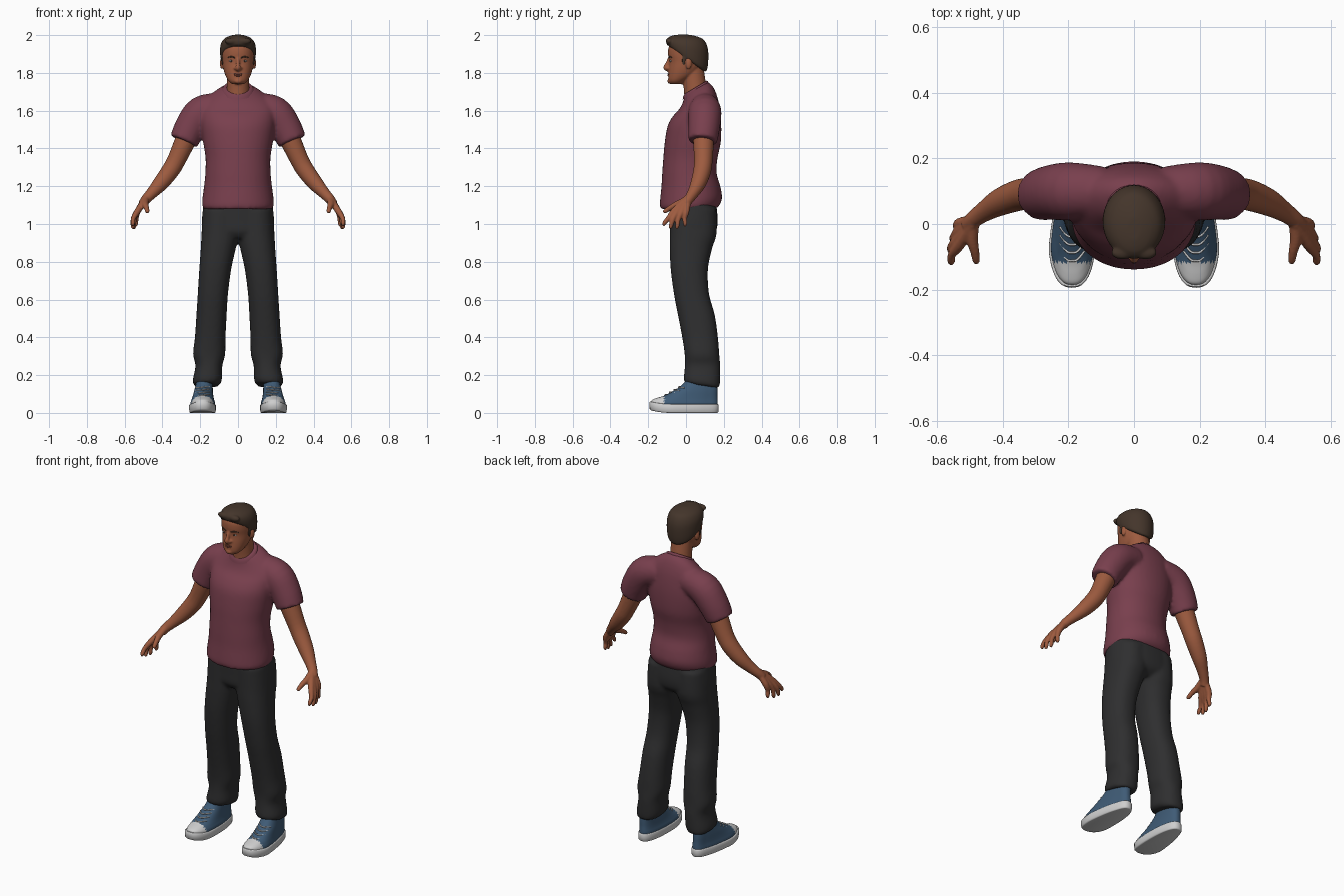
import bpy, bmesh, math
from mathutils import Vector, Matrix


def material(name, r, g, b):
    m = bpy.data.materials.new(name)
    m.diffuse_color = (r, g, b, 1)
    return m


SKIN = material("skin", 0.34, 0.105, 0.05)
SHIRT = material("maroon_cloth", 0.19, 0.05, 0.075)
PANTS = material("black_cloth", 0.028, 0.028, 0.029)
HAIR = material("dark_brown_hair", 0.058, 0.036, 0.024)
BLUE = material("blue_canvas", 0.05, 0.105, 0.18)
WHITE = material("white_rubber", 0.62, 0.62, 0.62)
LIPS = material("lip_brown", 0.22, 0.06, 0.04)


def smooth_rows(rows, steps):
    """Catmull-Rom interpolation between rows of numbers."""
    out = []
    for i in range(len(rows) - 1):
        p = [rows[max(0, min(len(rows) - 1, i + k))] for k in (-1, 0, 1, 2)]
        for s in range(steps):
            t = s / steps
            out.append([0.5 * (2 * b + (c - a) * t + (2 * a - 5 * b + 4 * c - d) * t * t
                               + (3 * b - a - 3 * c + d) * t ** 3) for a, b, c, d in zip(*p)])
    return out + [list(rows[-1])]


def skin_rings(bm, rings):
    """Bridge closed rings of points and cap the ends."""
    vs = [[bm.verts.new(p) for p in r] for r in rings]
    n = len(vs[0])
    for a, b in zip(vs, vs[1:]):
        for i in range(n):
            bm.faces.new((a[i], a[(i + 1) % n], b[(i + 1) % n], b[i]))
    bm.faces.new(vs[0])
    bm.faces.new(vs[-1])


def loft(bm, rows, side=1, power=2.0, n=36, steps=4):
    """Rows: z, x0, x1, y0, y1, tilt (rise of z along y)."""
    rings = []
    for z, x0, x1, y0, y1, tilt in smooth_rows(rows, steps):
        ring = []
        for i in range(n):
            a = 2 * math.pi * i / n
            c, s = math.cos(a), math.sin(a)
            dx = math.copysign(abs(c) ** (2 / power), c) * (x1 - x0) / 2
            dy = math.copysign(abs(s) ** (2 / power), s) * (y1 - y0) / 2
            ring.append((side * ((x0 + x1) / 2 + dx), (y0 + y1) / 2 + dy, z + tilt * dy))
        rings.append(ring)
    skin_rings(bm, rings)


def tube(bm, pts, side=1, n=14, steps=4):
    """Points: x, y, z, radius."""
    rows = smooth_rows(pts, steps)
    rings = []
    for i, (x, y, z, r) in enumerate(rows):
        a, b = rows[max(i - 1, 0)], rows[min(i + 1, len(rows) - 1)]
        t = (Vector(b[:3]) - Vector(a[:3])).normalized()
        u = t.cross(Vector((0, 1, 0))).normalized()
        v = t.cross(u)
        ring = [Vector((x, y, z)) + r * (math.cos(k * 2 * math.pi / n) * u
                + math.sin(k * 2 * math.pi / n) * v) for k in range(n)]
        rings.append([(side * p.x, p.y, p.z) for p in ring])
    skin_rings(bm, rings)


def ball(bm, loc, size):
    bmesh.ops.create_uvsphere(bm, u_segments=18, v_segments=12, radius=1,
                              matrix=Matrix.Translation(loc) @ Matrix.Diagonal((*size, 1)))


def finish(bm, name, mats, voxel=0, relax=0, rule=None):
    bmesh.ops.recalc_face_normals(bm, faces=bm.faces)
    if rule:
        for f in bm.faces:
            f.material_index = rule(f.calc_center_median())
    me = bpy.data.meshes.new(name)
    bm.to_mesh(me)
    bm.free()
    for m in mats:
        me.materials.append(m)
    ob = bpy.data.objects.new(name, me)
    bpy.context.collection.objects.link(ob)
    bpy.ops.object.select_all(action='DESELECT')
    ob.select_set(True)
    bpy.context.view_layer.objects.active = ob
    if voxel:
        r = ob.modifiers.new("blend", 'REMESH')
        r.mode, r.voxel_size = 'VOXEL', voxel
        s = ob.modifiers.new("relax", 'SMOOTH')
        s.factor, s.iterations = 0.5, relax
        for m in ("blend", "relax"):
            bpy.ops.object.modifier_apply(modifier=m)
    bpy.ops.object.shade_smooth_by_angle(angle=math.radians(50))


def sym(z, rx, y0, y1, tilt=0):
    return (z, -rx, rx, y0, y1, tilt)


# Shirt: torso and both sleeves blended together
bm = bmesh.new()
loft(bm, [sym(1.08, .183, -.136, .155), sym(1.10, .19, -.139, .178), sym(1.14, .188, -.136, .191),
          sym(1.2, .18, -.13, .182), sym(1.27, .173, -.126, .162), sym(1.35, .172, -.12, .167),
          sym(1.43, .184, -.113, .184), sym(1.52, .195, -.097, .187), sym(1.585, .195, -.068, .181, .1),
          sym(1.64, .185, -.034, .167, .3), sym(1.69, .13, -.014, .142, .5),
          sym(1.718, .078, -.008, .112, .6)], power=2.1)
for s in (-1, 1):
    tube(bm, [(.09, .10, 1.62, .075), (.19, .10, 1.592, .088), (.25, .096, 1.515, .084),
              (.287, .088, 1.438, .077)], s, n=28)
finish(bm, "shirt", [SHIRT], .010, 6)

# Ribbed collar
bm = bmesh.new()
loft(bm, [sym(1.70, .088, -.018, .122, .58), sym(1.715, .082, -.014, .117, .6),
          sym(1.724, .074, -.008, .11, .6)], steps=3)
finish(bm, "collar", [SHIRT])

# Trousers: pelvis and two legs
bm = bmesh.new()
loft(bm, [sym(.925, .12, -.06, .12), sym(.96, .185, -.083, .158), sym(1.02, .191, -.086, .168),
          sym(1.11, .183, -.088, .16)], power=2.4)
for s in (-1, 1):
    loft(bm, [(.145, .105, .232, -.004, .175, -.16), (.17, .086, .24, -.012, .18, -.1),
              (.25, .083, .225, -.006, .181, 0), (.31, .068, .238, -.007, .176, 0),
              (.40, .066, .228, -.02, .169, 0), (.52, .06, .22, -.043, .152, 0),
              (.63, .053, .213, -.064, .122, 0), (.76, .036, .205, -.081, .116, 0),
              (.87, .012, .197, -.086, .138, 0), (.95, -.005, .193, -.086, .162, 0),
              (1.08, -.01, .185, -.086, .16, 0)], s, power=2.3)
finish(bm, "trousers", [PANTS], .010, 5)

# Arms with hands: each finger runs from the wrist so the palm forms between them
for s, label in ((-1, "left"), (1, "right")):
    bm = bmesh.new()
    tube(bm, [(.22, .098, 1.56, .055), (.27, .093, 1.46, .056), (.325, .092, 1.34, .049),
              (.36, .085, 1.28, .047), (.41, .065, 1.215, .041), (.455, .038, 1.165, .031),
              (.488, .014, 1.13, .026), (.505, -.004, 1.105, .024)], s, n=24)
    fingers = [(-.062, -.118, .99, .556), (-.042, -.084, .975, .557),
               (-.02, -.05, .974, .55), (.002, -.008, .987, .54)]
    for ky, ty, tz, tx in fingers:
        tube(bm, [(.488, .012 + ky * .15, 1.135, .017), (.53, ky, 1.07, .017),
                  (tx - .002, (ky + ty) / 2 - .004, 1.03, .0125),
                  (tx, ty + .004, tz + .015, .0115), (tx, ty, tz, .006)], s)
    tube(bm, [(.488, .005, 1.13, .018), (.492, -.045, 1.105, .018), (.484, -.085, 1.085, .014),
              (.48, -.113, 1.065, .011), (.48, -.118, 1.06, .006)], s)
    finish(bm, label + "_arm", [SKIN], .005, 3)

# Head, neck, nose and ears
bm = bmesh.new()
loft(bm, [sym(1.74, .03, -.082, -.02), sym(1.757, .05, -.092, .0), sym(1.785, .066, -.094, .045),
          sym(1.82, .077, -.092, .078), sym(1.86, .083, -.089, .096), sym(1.90, .086, -.095, .102),
          sym(1.94, .083, -.09, .1), sym(1.97, .055, -.06, .07)], power=2.15)
tube(bm, [(0, .056, 1.65, .064), (0, .048, 1.72, .06), (0, .034, 1.82, .06)], n=28)
tube(bm, [(0, -.088, 1.878, .008), (0, -.1, 1.848, .01), (0, -.107, 1.828, .0135),
          (0, -.096, 1.816, .011)])
for s in (-1, 1):
    ball(bm, (s * .013, -.096, 1.824), (.009, .011, .008))
    ball(bm, (s * .086, .014, 1.85), (.01, .017, .03))
ball(bm, (0, -.086, 1.757), (.022, .013, .014))
finish(bm, "head", [SKIN], .005, 3)

# Hair cap, sloping from the hairline to the nape, with sideburns
bm = bmesh.new()
loft(bm, [sym(1.872, .082, -.083, .096, -.72), sym(1.878, .091, -.094, .11, -.65),
          sym(1.905, .095, -.101, .118, -.4), sym(1.945, .093, -.105, .116, -.15),
          sym(1.975, .079, -.104, .095), sym(1.993, .052, -.085, .058), sym(2.002, .02, -.05, .02)])
for s in (-1, 1):
    ball(bm, (s * .083, -.012, 1.868), (.007, .012, .03))
    ball(bm, (s * .035, -.088, 1.968), (.035, .02, .018))
finish(bm, "hair", [HAIR], .006, 3)

# Face details
bm = bmesh.new()
ball(bm, (0, -.092, 1.794), (.022, .006, .004))
ball(bm, (0, -.091, 1.786), (.019, .006, .005))
finish(bm, "lips", [LIPS])
for s, label in ((-1, "left"), (1, "right")):
    bm = bmesh.new()
    ball(bm, (s * .035, -.08, 1.863), (.012, .006, .005))
    finish(bm, label + "_eye", [WHITE])
    bm = bmesh.new()
    ball(bm, (s * .035, -.084, 1.863), (.005, .0035, .005))
    finish(bm, label + "_iris", [HAIR])
    bm = bmesh.new()
    tube(bm, [(.016, -.09, 1.88, .003), (.036, -.085, 1.886, .004), (.056, -.07, 1.88, .002)], s, n=8)
    finish(bm, label + "_eyebrow", [HAIR])


# Shoes: rubber sole, canvas upper with white toe cap, laces
def shape_shoe(bm):
    """Narrow the heel and lift the toe."""
    for v in bm.verts:
        side = math.copysign(1, v.co.x)
        k = max(0, min(1, (v.co.y + .08) / .2))
        v.co.x = side * (.188 - .012 * k + (abs(v.co.x) - .188) * (1 - .22 * k))
        v.co.z += .016 * max(0, (-.08 - v.co.y) / .115) ** 2


for s, label in ((-1, "left"), (1, "right")):
    bm = bmesh.new()
    loft(bm, [(.0, .124, .254, -.182, .165, 0), (.006, .117, .261, -.192, .172, 0),
              (.04, .116, .262, -.194, .173, 0), (.046, .122, .256, -.187, .168, 0)], s, 2.5, steps=2)
    shape_shoe(bm)
    finish(bm, label + "_sole", [WHITE])
    bm = bmesh.new()
    loft(bm, [(.035, .12, .257, -.187, .168, 0), (.055, .121, .255, -.181, .168, 0),
              (.072, .126, .251, -.155, .167, 0), (.09, .13, .248, -.115, .166, 0),
              (.115, .133, .245, -.07, .166, 0), (.14, .134, .241, -.03, .165, 0),
              (.175, .136, .235, .005, .162, 0)], s, 2.4, n=64, steps=5)
    shape_shoe(bm)
    finish(bm, label + "_shoe_upper", [BLUE, WHITE], rule=lambda c: int(c.y < -.117))
    bm = bmesh.new()
    for i in range(4):
        z = .093 + .014 * i
        y = -.110 + .0245 * i
        tube(bm, [(.150, y + .028, z + .004, .003), (.172, y + .002, z + .003, .0035),
                  (.188, y - .002, z + .001, .0035), (.204, y + .002, z - .001, .0035),
                  (.226, y + .028, z - .002, .003)], s, n=8)
    finish(bm, label + "_laces", [WHITE])
